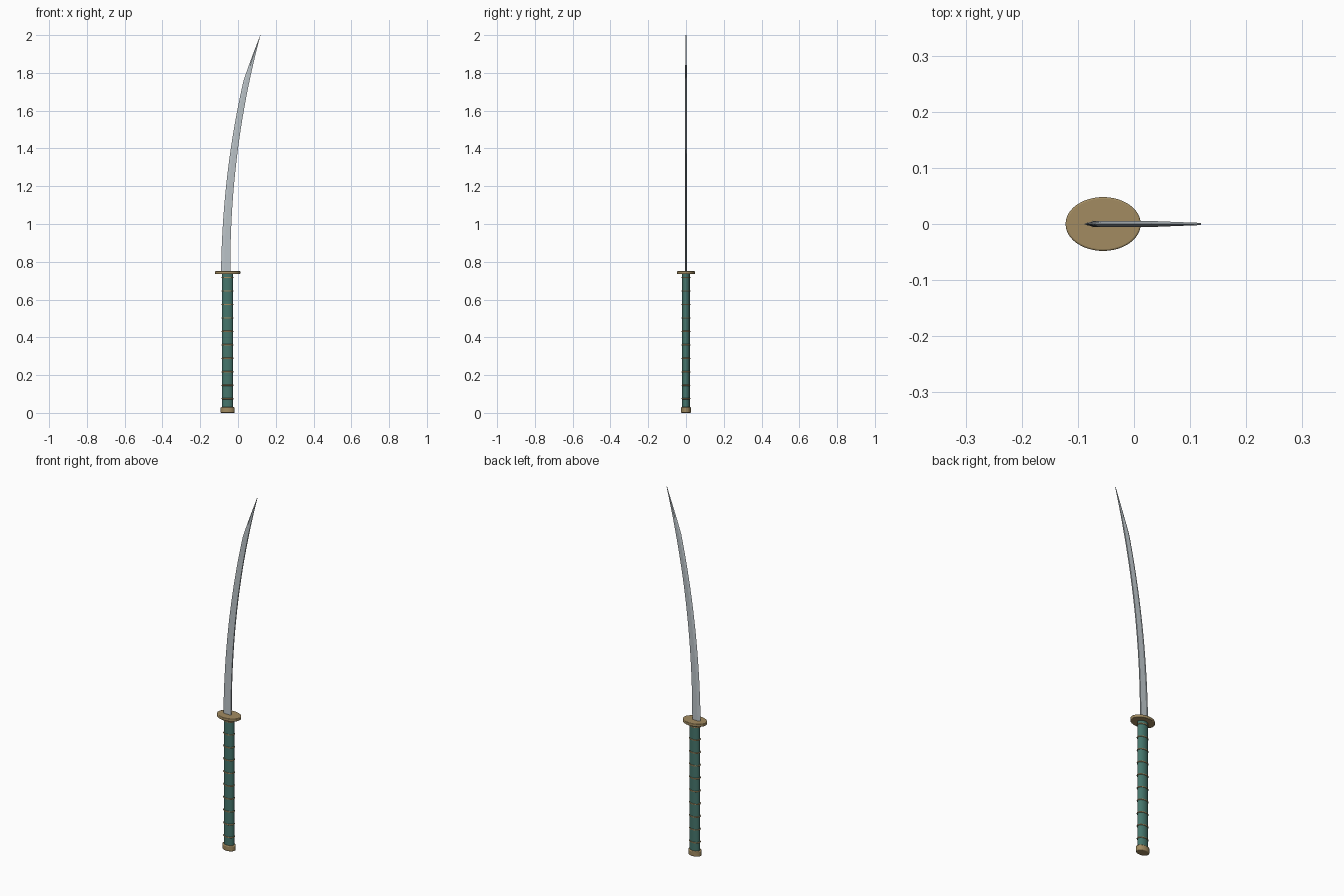
import bpy, bmesh
from math import radians

if "Cube" in bpy.data.objects:
    bpy.data.objects.remove(bpy.data.objects["Cube"])

CX = -0.055  # handle axis


def material(name, color):
    m = bpy.data.materials.new(name)
    m.diffuse_color = (*color, 1)
    m.use_nodes = True
    m.node_tree.nodes["Principled BSDF"].inputs["Base Color"].default_value = m.diffuse_color
    return m


brass = material("brass", (0.36, 0.26, 0.12))
green = material("green_wrap", (0.06, 0.18, 0.15))
steel = material("steel", (0.50, 0.55, 0.58))


def finish(ob, name, mat, scale=None):
    ob.name = name
    if scale:
        ob.scale = scale
        bpy.ops.object.transform_apply(location=False, rotation=False, scale=True)
    ob.data.materials.append(mat)
    bpy.ops.object.shade_smooth_by_angle(angle=radians(35))
    return ob


def oval(name, rx, ry, z0, z1, mat, bevel=0.0):
    bpy.ops.mesh.primitive_cylinder_add(vertices=48, radius=1, depth=1,
                                        location=(CX, 0, (z0 + z1) / 2))
    ob = finish(bpy.context.object, name, mat, (rx, ry, z1 - z0))
    if bevel:
        b = ob.modifiers.new("rim", 'BEVEL')
        b.width, b.segments, b.limit_method = bevel, 3, 'ANGLE'
    return ob


# Handle, pommel and guard
oval("handle", 0.029, 0.020, 0.02, 0.74, green)
oval("pommel", 0.037, 0.026, 0.0, 0.03, brass, 0.004)
oval("guard", 0.067, 0.048, 0.734, 0.75, brass, 0.003)

# Ten binding rings along the handle
for i in range(10):
    bpy.ops.mesh.primitive_torus_add(major_radius=0.029, minor_radius=0.0035,
                                     major_segments=40, minor_segments=8,
                                     location=(CX, 0, 0.075 + 0.0713 * i))
    finish(bpy.context.object, f"handle_ring_{i + 1}", brass, (1, 0.72, 1))

# Curved blade: five-sided section swept from guard to tip
Z0, Z1, KINK = 0.742, 2.0, 0.81
bm = bmesh.new()
rows = []
N = 42
for i in range(N + 1):
    t = i / N
    z = Z0 + (Z1 - Z0) * t
    spine = -0.041 + 0.160 * t ** 2.1
    if t < KINK:
        w, k = 0.049 - 0.017 * t / KINK, 1.0
    else:
        k = (1 - t) / (1 - KINK)
        w = 0.001 + 0.031 * k
    th = 0.4 + 0.6 * k
    section = [(-w, 0), (-0.66 * w, -0.005 * th), (0, -0.0035 * th),
               (0, 0.0035 * th), (-0.66 * w, 0.005 * th)]
    rows.append([bm.verts.new((spine + x, y, z)) for x, y in section])
for a, b in zip(rows, rows[1:]):
    for j in range(5):
        n = (j + 1) % 5
        bm.faces.new((a[j], a[n], b[n], b[j]))
bm.faces.new(rows[0][::-1])
bm.faces.new(rows[-1])
bmesh.ops.recalc_face_normals(bm, faces=bm.faces)
mesh = bpy.data.meshes.new("blade")
bm.to_mesh(mesh)
bm.free()
blade = bpy.data.objects.new("blade", mesh)
bpy.context.collection.objects.link(blade)
bpy.ops.object.select_all(action='DESELECT')
bpy.context.view_layer.objects.active = blade
blade.select_set(True)
mesh.materials.append(steel)
bpy.ops.object.shade_smooth_by_angle(angle=radians(12))
